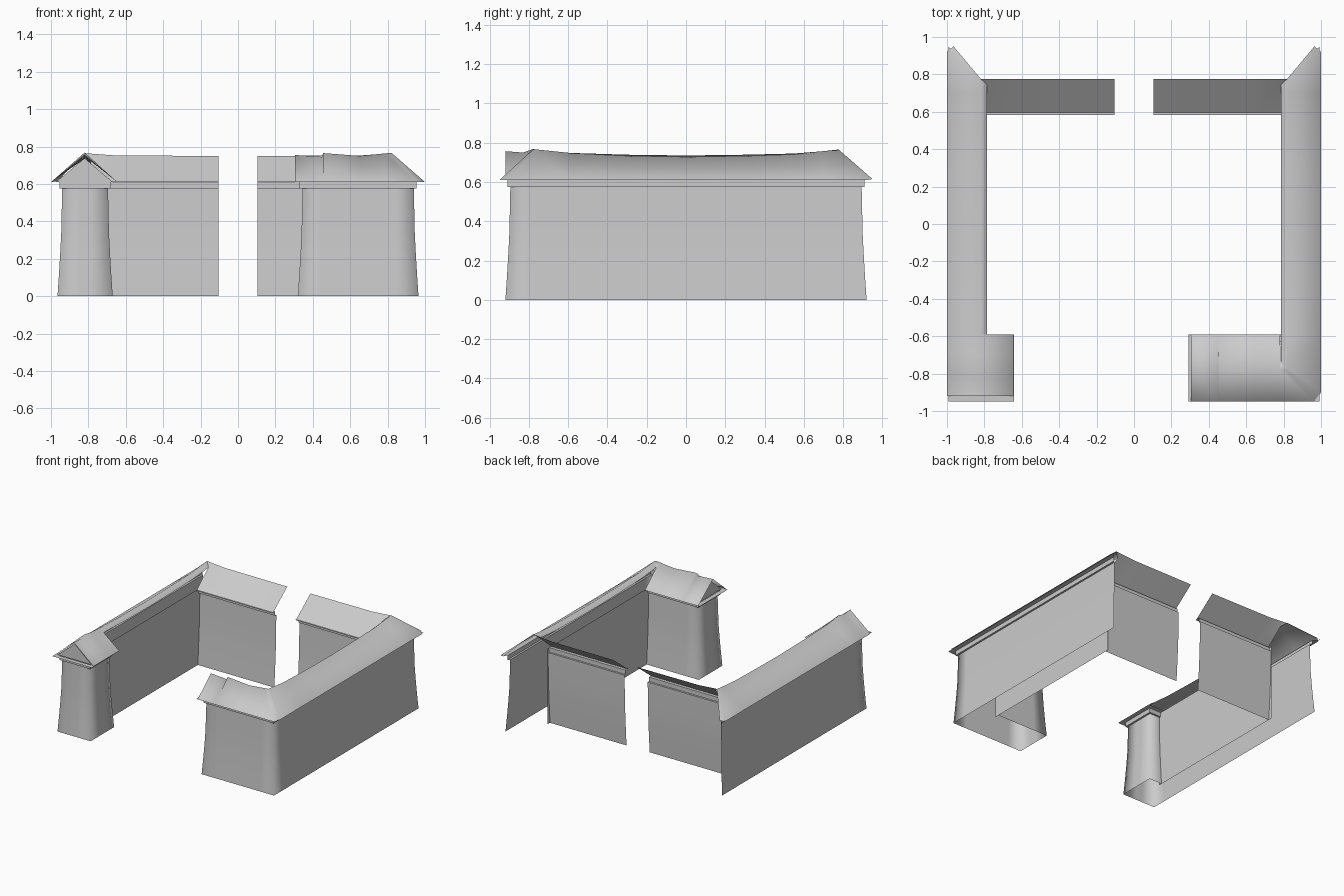
import bpy, bmesh
from mathutils import Vector

if "Cube" in bpy.data.objects:
    bpy.data.objects.remove(bpy.data.objects["Cube"])

grey = bpy.data.materials.new("light_grey")
grey.diffuse_color = (0.6, 0.6, 0.6, 1)
grey.use_nodes = True
grey.node_tree.nodes["Principled BSDF"].inputs["Base Color"].default_value = grey.diffuse_color


def sheet(name, cols, face, smooth=True):
    """Skin a list of equal-length point columns; first face looks towards `face`."""
    bm = bmesh.new()
    grid = [[bm.verts.new(p) for p in c] for c in cols]
    for a, b in zip(grid, grid[1:]):
        for i in range(len(a) - 1):
            bm.faces.new((a[i], b[i], b[i + 1], a[i + 1]))
    bm.normal_update()
    total = sum((f.normal * f.calc_area() for f in bm.faces), Vector())
    bm.faces.ensure_lookup_table()
    if bm.faces[0].normal.dot(Vector(face)) < 0:
        bmesh.ops.reverse_faces(bm, faces=bm.faces[:])
    for f in bm.faces:
        f.smooth = smooth
    me = bpy.data.meshes.new(name)
    bm.to_mesh(me)
    bm.free()
    me.materials.append(grey)
    ob = bpy.data.objects.new(name, me)
    bpy.context.collection.objects.link(ob)
    return ob


def plate(name, pts):
    me = bpy.data.meshes.new(name)
    me.from_pydata(pts, [], [range(len(pts))])
    me.materials.append(grey)
    bpy.context.collection.objects.link(bpy.data.objects.new(name, me))


# Wall section: flared foot, then a narrow band and the soffit under the eaves
WALL = [(0, 0), (-.008, .12), (-.015, .24), (-.02, .34), (-.025, .575)]
BAND = [(-.025, .575), (-.01, .575), (-.01, .61), (.028, .61)]


def loft(name, path, s, profile, face, smooth):
    """Sweep a section along a plan path of (x, y, nx, ny), with extra rows near corners."""
    pts = []
    for (x, y, nx, ny), (x2, y2, mx, my) in zip(path, path[1:]):
        pts.append((x, y, nx, ny))
        d = Vector((x2 - x, y2 - y))
        n = Vector((-d.y, d.x)).normalized() * s
        if d.length > .25:
            for t in (.12 / d.length, 1 - .12 / d.length):
                pts.append((x + d.x * t, y + d.y * t, n.x, n.y))
    pts.append(path[-1])
    cols = [[(x + nx * o, y + ny * o, z) for o, z in profile] for x, y, nx, ny in pts]
    return sheet(name, cols, face, smooth)


right_path = [(.965, .92, 1, 1), (.965, -.92, 1, -1), (.32, -.92, -1, -1),
              (.32, -.62, -1, 1), (.785, -.62, 0, 1)]
left_path = [(-.965, .92, -1, 1), (-.965, -.92, -1, -1), (-.67, -.92, 1, -1),
             (-.67, -.62, 1, 1), (-.785, -.62, 0, 1)]
for side, path, s in (("right", right_path, 1), ("left", left_path, -1)):
    loft(side + "_outer_wall", path, s, WALL, (s, 0, 0), True)
    loft(side + "_wall_band", path, s, BAND, (0, 0, -1), False)
    # Straight courtyard wall
    sheet(side + "_inner_wall", [[(s * .785, y, 0), (s * .785, y, .61)] for y in (-.65, .64)],
          (-s, 0, 0), False)
    # Half of the back wall, with a gap in the middle
    back = [(s * .785, .61, 0, -1), (s * .103, .61, 0, -1)]
    loft(side + "_back_wall", back, s, WALL, (0, -1, 0), True)
    loft(side + "_back_band", back, s, BAND, (0, 0, -1), False)
    # Single back roof slope
    sheet(side + "_back_roof",
          [[(s * .82, .775, .765), (s * .785, .745, .735)],
           [(s * .785, .775, .762), (s * .785, .595, .61)],
           [(s * .65, .775, .752), (s * .65, .595, .61)],
           [(s * .103, .775, .75), (s * .103, .595, .61)]], (0, -1, 1))

# Sagging ridge heights along the side roofs
RIDGE = [(.7, .757), (.55, .745), (.3, .739), (0, .735), (-.3, .739), (-.59, .748)]


def side_cols(s):
    """Eave, ridge and short inner lip of a side roof, from the back mitre forwards."""
    cols = [[(s * .965, .95, .615), (s * .82, .777, .766), (s * .785, .747, .735)],
            [(s * 1, .92, .61), (s * .82, .773, .765), (s * .785, .742, .735)]]
    cols += [[(s * 1, y, .61), (s * .82, y, z), (s * .785, y, z - .03)] for y, z in RIDGE]
    return cols


# Right roof turns the front corner and runs along the front arm
cols = side_cols(1)
cols += [[(1, -.9, .61), (.82, -.775, .767), (.785, -.735, .735)],
         [(.96, -.95, .61), (.815, -.78, .766), (.785, -.745, .735)]]
cols += [[(x, -.95, .61), (x, -.78, z), (x, -.59, .61)]
         for x, z in ((.78, .763), (.65, .75), (.455, .765), (.45, .745), (.305, .755))]
sheet("right_roof", cols, (1, 0, 1))

# Left roof ends in a front gable
sheet("left_roof", side_cols(-1), (-1, 0, 1))
sheet("left_gable_roof",
      [[(-1, y, .61), (-.82, y, z), (-.645, y, .61)]
       for y, z in ((-.59, .748), (-.7, .755), (-.78, .768), (-.83, .75), (-.92, .757))],
      (-1, 0, 1))

# Closed gable ends
plate("left_gable_end", [(-.975, -.905, .61), (-.67, -.905, .61), (-.82, -.905, .738)])
plate("right_gable_end", [(.335, -.61, .61), (.335, -.93, .61), (.335, -.78, .738)])
